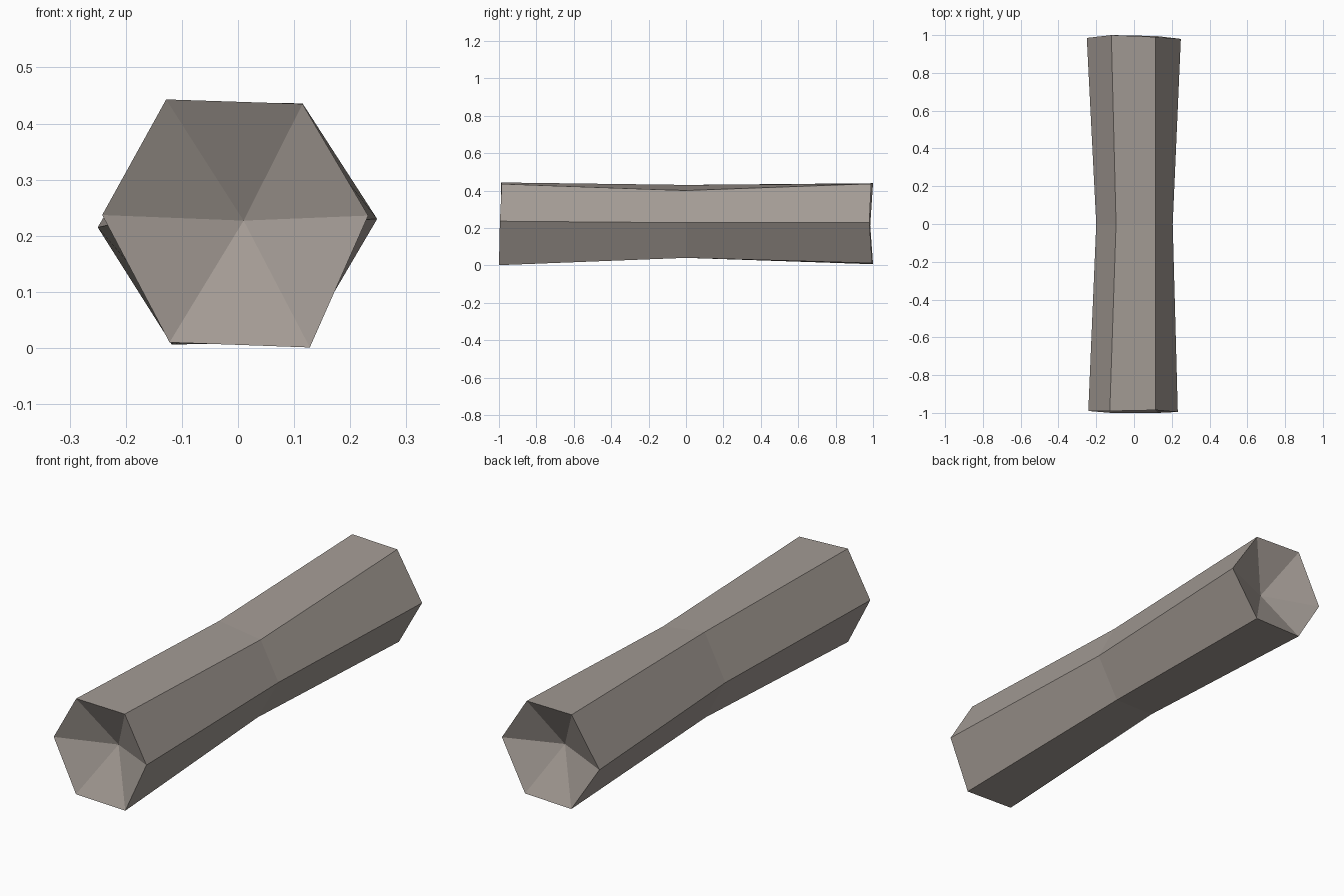
import bpy, bmesh

if "Cube" in bpy.data.objects:
    bpy.data.objects.remove(bpy.data.objects["Cube"])

# Colour
mat = bpy.data.materials.new("taupe_grey")
mat.diffuse_color = (0.37, 0.33, 0.30, 1)
mat.use_nodes = True
mat.node_tree.nodes["Principled BSDF"].inputs["Base Color"].default_value = mat.diffuse_color

# Irregular hexagonal cross-sections (x, y, z), front to back:
# top left, top right, right, bottom right, bottom left, left
sections = [
    [(-.128, -.99, .443), (.115, -.985, .435), (.232, -.995, .236),
     (.128, -1.0, .001), (-.122, -1.0, .01), (-.242, -.99, .237)],
    [(-.095, 0, .43), (.115, 0, .40), (.205, 0, .228),
     (.10, 0, .04), (-.10, 0, .04), (-.20, 0, .226)],
    [(-.12, 1.0, .439), (.115, .99, .436), (.248, .98, .23),
     (.12, .995, .012), (-.118, 1.0, .006), (-.25, .985, .215)],
]

bm = bmesh.new()
rings = [[bm.verts.new(p) for p in s] for s in sections]

# Waisted sides
for a, b in zip(rings, rings[1:]):
    for i in range(6):
        j = (i + 1) % 6
        bm.faces.new((a[i], a[j], b[j], b[i]))

# Hollow ends: fans sunk towards the middle
for ring, apex in ((rings[0], (.01, -.88, .227)), (rings[-1], (0, .877, .226))):
    tip = bm.verts.new(apex)
    for i in range(6):
        bm.faces.new((ring[i], ring[(i + 1) % 6], tip))

bmesh.ops.recalc_face_normals(bm, faces=bm.faces)
mesh = bpy.data.meshes.new("hexagonal_bar")
bm.to_mesh(mesh)
bm.free()
mesh.materials.append(mat)
bar = bpy.data.objects.new("hexagonal_bar", mesh)
bpy.context.collection.objects.link(bar)
